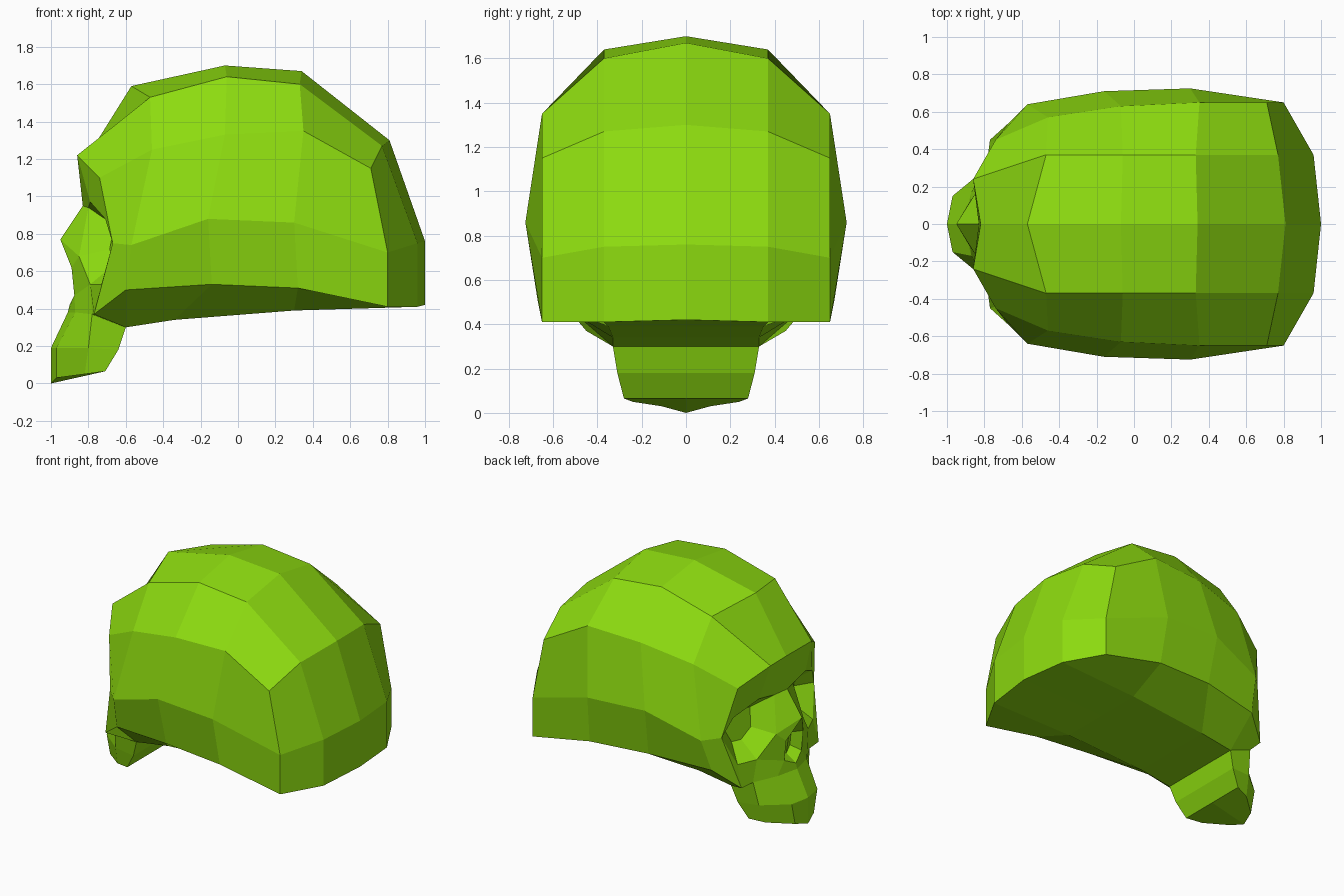
import bpy, bmesh
from mathutils import Vector

if "Cube" in bpy.data.objects:
    bpy.data.objects.remove(bpy.data.objects["Cube"])

bm = bmesh.new()
cache = {}


def vert(p):
    key = tuple(round(c, 4) + 0.0 for c in p)
    if key not in cache:
        cache[key] = bm.verts.new(key)
    return cache[key]


def face(*pts):
    """Add a face and its mirror image across y = 0."""
    for s in (1, -1):
        vs = list(dict.fromkeys(vert((x, y * s, z)) for x, y, z in pts))
        if len(vs) > 2 and bm.faces.get(vs) is None:
            bm.faces.new(vs)


def grid(rows):
    for r0, r1 in zip(rows, rows[1:]):
        for i in range(len(r0) - 1):
            face(r0[i], r0[i + 1], r1[i + 1], r1[i])


def pit(rim, shift, scale, mirror_mid=False):
    """Sink a hollow behind a rim: tapered walls and a floor."""
    c = sum((Vector(p) for p in rim), Vector()) / len(rim)
    if mirror_mid:
        c.y = 0
    inner = [tuple(c + (Vector(p) - c) * scale + Vector(shift)) for p in rim]
    n = len(rim)
    for i in range(n - 1 if mirror_mid else n):
        j = (i + 1) % n
        face(rim[i], rim[j], inner[j], inner[i])
    face(*inner)


# Shared landmarks of the face
brow0, brow1, brow2 = (-.82, 0, 1.19), (-.86, .24, 1.22), (-.74, .45, 1.10)
temple, cheek = (-.67, .54, .75), (-.77, .45, .37)
root0, root1 = (-.83, 0, .95), (-.80, .11, .94)
lid, lid_outer = (-.79, .27, .97), (-.71, .46, .88)
nose_tip, nose_side = (-.95, 0, .77), (-.85, .16, .68)
orbit_low, orbit_out = (-.79, .30, .53), (-.73, .44, .53)
hole_top, hole_low, hole_base = (-.89, .10, .62), (-.875, .10, .47), (-.90, 0, .42)

# Cranium: half cross-sections from forehead to back, crown to lower edge
stations = [
    [brow0, brow1, brow2, temple, cheek],
    [(-.57, 0, 1.59), (-.47, .37, 1.53), (-.46, .57, 1.25), (-.57, .64, .74), (-.60, .56, .50)],
    [(-.07, 0, 1.70), (-.06, .37, 1.64), (-.07, .63, 1.33), (-.16, .71, .88), (-.14, .64, .53)],
    [(.34, 0, 1.67), (.33, .37, 1.60), (.35, .65, 1.35), (.30, .725, .86), (.32, .67, .51)],
    [(.81, 0, 1.30), (.77, .37, 1.27), (.71, .65, 1.15), (.80, .65, .70), (.80, .65, .41)],
]
grid(stations)

# Back of the head
grid([stations[-1][:3],
      [(1, 0, .76), (.96, .37, .75), (.80, .65, .70)],
      [(1, 0, .42), (.96, .37, .41), (.80, .65, .41)]])

# Upper jaw: rows from the cheek line down to the teeth
jaw = [
    [(-.91, 0, .38), (-.87, .17, .38), (-.78, .33, .37), (-.60, .33, .30), (-.60, 0, .30)],
    [(-1, 0, .19), (-.97, .15, .19), (-.80, .29, .19), (-.64, .31, .18), (-.64, 0, .18)],
    [(-1, 0, 0), (-.97, .11, .03), (-.82, .24, .05), (-.71, .28, .065), (-.71, 0, .065)],
]
grid(jaw)
face(*jaw[-1])

# Underside of the cranium
grid([[s[-1] for s in stations],
      [jaw[0][2], jaw[0][3], (-.34, .33, .34), (.30, .35, .39), (.96, .37, .41)]])
grid([[jaw[0][3], (-.34, .33, .34), (.30, .35, .39), (.96, .37, .41)],
      [jaw[0][4], (-.34, 0, .34), (.30, 0, .39), (1, 0, .42)]])

# Brow underside, nose bridge and cheekbones
face(brow0, brow1, lid, root1, root0)
face(brow1, brow2, lid_outer, lid)
face(brow2, temple, lid_outer)
face(root0, nose_tip, nose_side, root1)
face(nose_tip, hole_top, nose_side)
face(nose_side, hole_top, hole_low, orbit_low)
face(hole_low, hole_base, jaw[0][0], jaw[0][1])
face(orbit_low, hole_low, jaw[0][1], jaw[0][2])
face(orbit_low, jaw[0][2], cheek, orbit_out)
face(orbit_out, cheek, temple)

# Eye sockets and nasal opening
pit([root1, lid, lid_outer, temple, orbit_out, orbit_low, nose_side], (.12, -.02, 0), .5)
pit([nose_tip, hole_top, hole_low, hole_base], (.08, 0, 0), .65, mirror_mid=True)

bmesh.ops.recalc_face_normals(bm, faces=bm.faces[:])
mesh = bpy.data.meshes.new("skull")
bm.to_mesh(mesh)
bm.free()
skull = bpy.data.objects.new("skull", mesh)
bpy.context.collection.objects.link(skull)

# Lime green colour
mat = bpy.data.materials.new("lime")
mat.diffuse_color = (.27, .72, .005, 1)
mat.use_nodes = True
mat.node_tree.nodes["Principled BSDF"].inputs["Base Color"].default_value = mat.diffuse_color
mesh.materials.append(mat)
